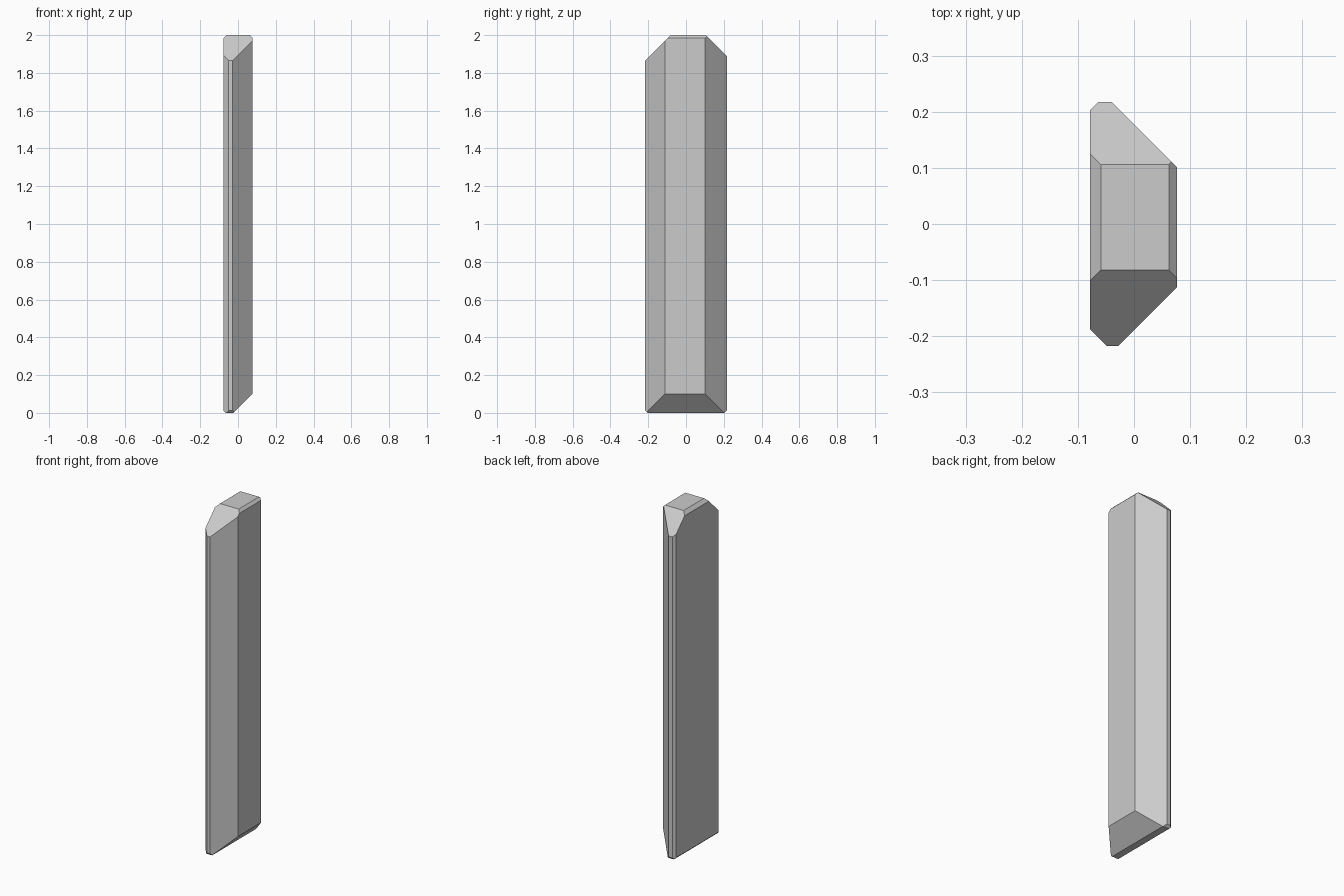
import bpy, bmesh
from mathutils import Vector

if "Cube" in bpy.data.objects:
    bpy.data.objects.remove(bpy.data.objects["Cube"])

# Plain block with the overall dimensions
LOW = (-0.078, -0.217, 0.0)
HIGH = (0.077, 0.217, 2.0)
bm = bmesh.new()
bmesh.ops.create_cube(bm, size=1)
for v in bm.verts:
    v.co = Vector(LOW[i] if v.co[i] < 0 else HIGH[i] for i in range(3))


def chamfer(normal, limit):
    """Slice away everything where normal . point exceeds limit, and cap the cut."""
    n = Vector(normal)
    cut = bmesh.ops.bisect_plane(
        bm, geom=bm.verts[:] + bm.edges[:] + bm.faces[:], dist=1e-6,
        plane_co=n * limit / n.length_squared, plane_no=n, clear_outer=True)
    rim = [e for e in cut["geom_cut"] if isinstance(e, bmesh.types.BMEdge)]
    bmesh.ops.contextual_create(bm, geom=rim)


# Upright edges: broad on the right, narrow on the left
chamfer((1, -1, 0), 0.189)
chamfer((1, 1, 0), 0.178)
chamfer((-1, -1, 0), 0.266)
chamfer((-1, 1, 0), 0.281)

# Top edges: front, back, left, right
chamfer((0, -1, 1), 2.082)
chamfer((0, 1, 1), 2.106)
chamfer((-1, 0, 1), 2.059)
chamfer((1, 0, 1), 2.062)

# Bottom edges: broad on the right, narrow elsewhere
chamfer((1, 0, -1), -0.024)
chamfer((-1, 0, -1), 0.065)
chamfer((0, -1, -1), 0.204)
chamfer((0, 1, -1), 0.204)

bmesh.ops.recalc_face_normals(bm, faces=bm.faces[:])
mesh = bpy.data.meshes.new("chamfered_post")
bm.to_mesh(mesh)
bm.free()
post = bpy.data.objects.new("chamfered_post", mesh)
bpy.context.collection.objects.link(post)
